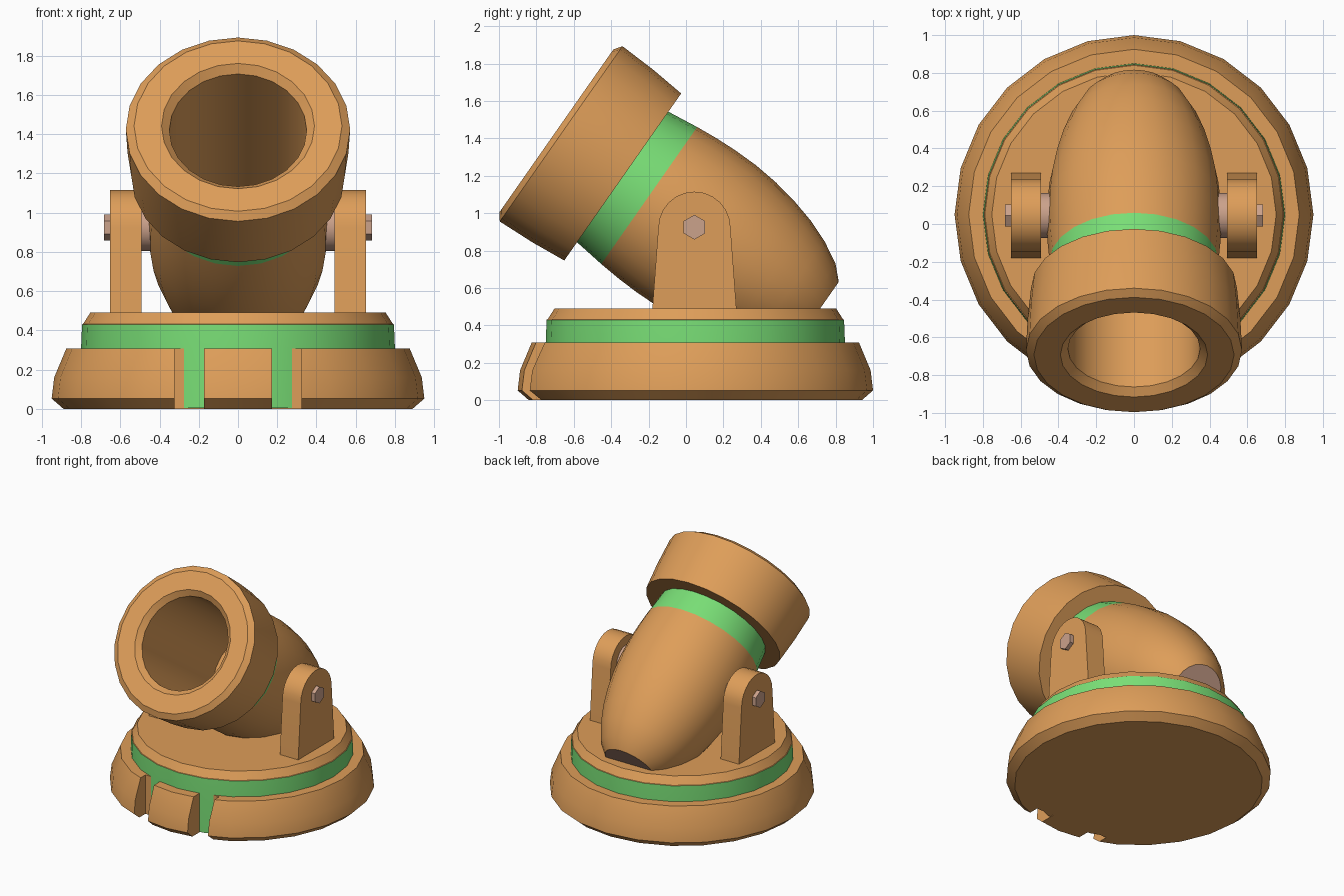
import bpy, bmesh, math
from mathutils import Matrix

if "Cube" in bpy.data.objects:
    bpy.data.objects.remove(bpy.data.objects["Cube"])


def material(name, rgb):
    m = bpy.data.materials.new(name)
    m.diffuse_color = (*rgb, 1)
    m.use_nodes = True
    m.node_tree.nodes["Principled BSDF"].inputs["Base Color"].default_value = m.diffuse_color
    return m


TAN = material("tan", (0.73, 0.34, 0.10))
GREEN = material("green", (0.19, 0.73, 0.18))
METAL = material("dusty_brown", (0.60, 0.36, 0.26))


def finish(name, bm, mats, matrix=Matrix(), smooth=True):
    bmesh.ops.recalc_face_normals(bm, faces=bm.faces)
    me = bpy.data.meshes.new(name)
    bm.to_mesh(me)
    bm.free()
    ob = bpy.data.objects.new(name, me)
    ob.matrix_world = matrix
    for m in mats:
        me.materials.append(m)
    bpy.context.collection.objects.link(ob)
    if smooth:
        shade(ob)
    return ob


def select(ob):
    bpy.ops.object.select_all(action='DESELECT')
    ob.select_set(True)
    bpy.context.view_layer.objects.active = ob


def shade(ob):
    select(ob)
    bpy.ops.object.shade_smooth_by_angle(angle=math.radians(24))


def lathe(name, profile, mats, matrix=Matrix(), seg=24, bands={}, smooth=True):
    """Turn (radius, height) points around z; bands maps a profile step to a material slot."""
    bm = bmesh.new()
    rings = []
    for r, z in profile:
        n = seg if r > 0 else 1
        rings.append([bm.verts.new((r * math.cos(2 * math.pi * i / seg),
                                    r * math.sin(2 * math.pi * i / seg), z)) for i in range(n)])
    for k, (a, b) in enumerate(zip(rings, rings[1:])):
        for i in range(seg):
            j = (i + 1) % seg
            if len(a) == 1:
                vs = [a[0], b[i], b[j]]
            elif len(b) == 1:
                vs = [a[i], a[j], b[0]]
            else:
                vs = [a[i], a[j], b[j], b[i]]
            bm.faces.new(vs).material_index = bands.get(k, 0)
    return finish(name, bm, mats, matrix, smooth)


# Base: wide foot with two front slots, stepped drum on top
base_pos = Matrix.Translation((0, 0.05, 0))
foot = lathe("foot", [(0, 0), (0.89, 0), (0.95, 0.052), (0.937, 0.16), (0.875, 0.308), (0, 0.308)],
             [TAN], base_pos, smooth=False)
for side in (-1, 1):
    bm = bmesh.new()
    bmesh.ops.create_cube(bm, size=1, matrix=Matrix.Translation((side * 0.248, -0.85, 0.2))
                          @ Matrix.Diagonal((0.15, 0.31, 0.8, 1)))
    cutter = finish("slot_cutter", bm, [TAN], smooth=False)
    cutter.hide_render = True
    select(foot)
    mod = foot.modifiers.new("slot", 'BOOLEAN')
    mod.operation = 'DIFFERENCE'
    mod.solver = 'EXACT'
    mod.object = cutter
    bpy.ops.object.modifier_apply(modifier=mod.name)
    bpy.data.objects.remove(cutter)
shade(foot)

lathe("drum", [(0, 0.003), (0.80, 0.003), (0.80, 0.308), (0.795, 0.43), (0.79, 0.432), (0.753, 0.49), (0, 0.49)],
      [TAN, GREEN], base_pos, bands={1: 1, 2: 1})

# Barrel: tilted body with green collar, heavy muzzle ring and open bore
pivot_y, pivot_z = 0.045, 0.925
aim = Matrix.Translation((0, pivot_y, pivot_z)) @ Matrix.Rotation(math.radians(55), 4, 'X')
lathe("barrel", [(0, -0.80), (0.203, -0.80), (0.273, -0.73), (0.338, -0.612), (0.385, -0.49), (0.42, -0.36),
                 (0.446, -0.22), (0.46, -0.08), (0.462, 0.06), (0.457, 0.18), (0.447, 0.295), (0.426, 0.468),
                 (0.545, 0.468), (0.563, 0.66), (0.572, 0.87), (0.53, 0.90), (0.39, 0.90), (0.35, 0.863),
                 (0.35, -0.22), (0, -0.22)],
      [TAN, GREEN, METAL], aim, bands={0: 2, 10: 1})

# Brackets, axle washers and hex bolts on both sides
for side, label in ((-1, "left"), (1, "right")):
    bm = bmesh.new()
    outline = [(-0.225, 0.485), (0.225, 0.485)]
    outline += [(0.193 * math.cos(math.pi * i / 12), 0.922 + 0.193 * math.sin(math.pi * i / 12))
                for i in range(13)]
    face = bm.faces.new([bm.verts.new((side * 0.492, pivot_y + y, z)) for y, z in outline])
    ext = bmesh.ops.extrude_face_region(bm, geom=[face])
    bmesh.ops.translate(bm, vec=(side * 0.16, 0, 0),
                        verts=[v for v in ext["geom"] if isinstance(v, bmesh.types.BMVert)])
    if face.is_valid and len(bm.faces) == len(outline) + 1:
        bm.faces.new([v for v in face.verts])
    finish(label + "_bracket", bm, [TAN])

    axle = Matrix.Translation((0, pivot_y, pivot_z)) @ Matrix.Rotation(side * math.pi / 2, 4, 'Y')
    lathe(label + "_washer", [(0, 0.42), (0.12, 0.42), (0.12, 0.50), (0, 0.50)], [METAL], axle, seg=16)
    lathe(label + "_bolt", [(0, 0.64), (0.066, 0.64), (0.066, 0.682), (0, 0.682)], [METAL], axle,
          seg=6, smooth=False)
